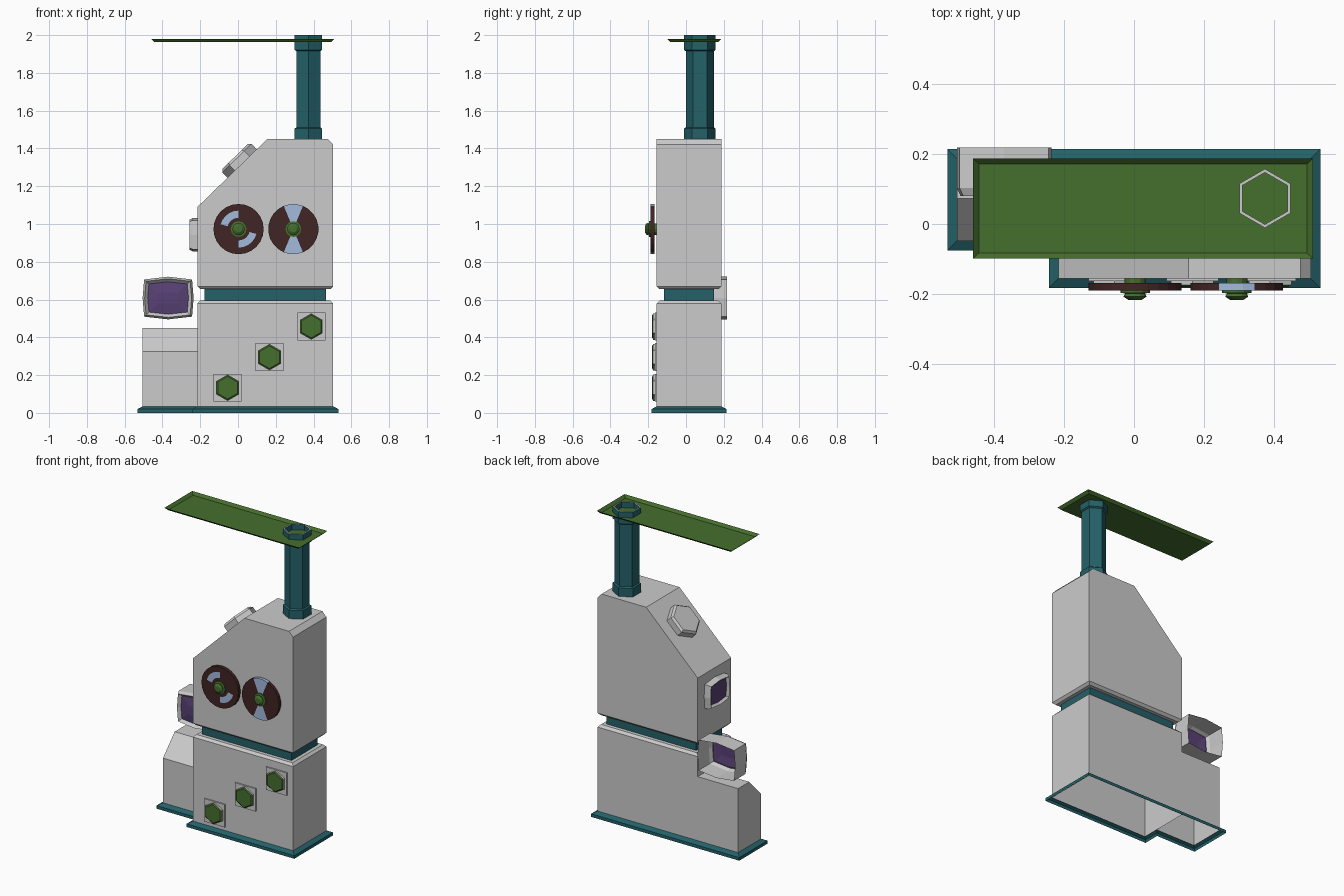
import bpy, bmesh
from math import sin, cos, pi, radians
from mathutils import Vector

if "Cube" in bpy.data.objects:
    bpy.data.objects.remove(bpy.data.objects["Cube"])


def material(name, rgb):
    m = bpy.data.materials.new(name)
    m.diffuse_color = (*rgb, 1)
    m.use_nodes = True
    m.node_tree.nodes["Principled BSDF"].inputs["Base Color"].default_value = m.diffuse_color
    return m


TEAL = material("teal", (0.017, 0.12, 0.14))
GREEN = material("green", (0.06, 0.156, 0.026))
BROWN = material("brown", (0.053, 0.018, 0.018))
BLUE = material("pale_blue", (0.36, 0.49, 0.72))
PURPLE = material("purple", (0.098, 0.053, 0.178))
X, Y, Z = Vector((1, 0, 0)), Vector((0, 1, 0)), Vector((0, 0, 1))


def finish(name, bm, mats):
    bmesh.ops.recalc_face_normals(bm, faces=bm.faces)
    me = bpy.data.meshes.new(name)
    bm.to_mesh(me)
    bm.free()
    for m in mats:
        me.materials.append(m)
    ob = bpy.data.objects.new(name, me)
    bpy.context.collection.objects.link(ob)
    return ob


def loft(name, rings, mat=None, caps=(True, True)):
    """Skin a list of equal-length point rings."""
    bm = bmesh.new()
    vs = [[bm.verts.new(p) for p in r] for r in rings]
    n = len(vs[0])
    for a, b in zip(vs, vs[1:]):
        for i in range(n):
            j = (i + 1) % n
            bm.faces.new((a[i], a[j], b[j], b[i]))
    if caps[0]:
        bm.faces.new(vs[0])
    if caps[1]:
        bm.faces.new(vs[-1])
    return finish(name, bm, [mat] if mat else [])


def frame(origin, u, v, w):
    o = Vector(origin)
    return lambda a, b, c: o + a * u + b * v + c * w


def ngon(f, n, r, w, phase=0.0):
    return [f(r * cos(phase + 2 * pi * i / n), r * sin(phase + 2 * pi * i / n), w) for i in range(n)]


def rect(x0, x1, y0, y1, z):
    return [Vector(p) for p in ((x0, y0, z), (x1, y0, z), (x1, y1, z), (x0, y1, z))]


# Body extents
X0, X1, Y0, Y1 = -0.215, 0.504, -0.155, 0.187


def body_rect(d, z):
    return rect(X0 + d, X1 - d, Y0 + d, Y1 - d, z)


# L-shaped base trim
def base_ring(d, z):
    pts = ((-0.505 - d, Y1 + d), (-0.505 - d, -0.048 - d), (X0 - d, -0.048 - d),
           (X0 - d, Y0 - d), (X1 + d, Y0 - d), (X1 + d, Y1 + d))
    return [Vector((x, y, z)) for x, y in pts]


loft("base_trim", [base_ring(0.027, 0), base_ring(0.027, 0.02), base_ring(0, 0.035)], TEAL, (False, False))

# Lower cabinet (open underneath), neck band
loft("lower_cabinet", [body_rect(0, 0.02), body_rect(0, 0.58), body_rect(0.015, 0.595)], None, (False, True))
loft("neck_band", [body_rect(0.038, 0.59), body_rect(0.038, 0.66)], TEAL, (False, False))

# Side cabinet with sloped front top, open underneath
side = [(-0.048, 0.02), (-0.048, 0.325), (0.072, 0.45), (Y1, 0.45), (Y1, 0.02)]
ob = loft("side_cabinet", [[Vector((x, y, z)) for y, z in side] for x in (-0.505, X0)])
bm = bmesh.new()
bm.from_mesh(ob.data)
bmesh.ops.delete(bm, geom=[f for f in bm.faces if f.normal.z < -0.9], context='FACES_ONLY')
bm.to_mesh(ob.data)
bm.free()

# Upper cabinet: sloped profile plus chamfered underside
prof = [(X0, 0.67), (X1, 0.67), (X1, 1.42), (0.475, 1.45), (0.155, 1.45), (X0, 1.09)]
loft("upper_cabinet", [[Vector((x, y, z)) for x, z in prof] for y in (Y0, Y1)])
loft("upper_cabinet_chamfer", [body_rect(0.015, 0.655), body_rect(0, 0.67)], None, (True, False))

# Hexagonal chimney with collars and open top
ch = frame((0.373, 0.073, 0), X, Y, Z)


def hexa(r, z):
    return ngon(ch, 6, r, z, pi / 6)


loft("chimney_shaft", [hexa(0.074, 1.45), hexa(0.074, 1.95)], TEAL, (False, False))
loft("chimney_foot", [hexa(0.084, 1.45), hexa(0.084, 1.505), hexa(0.074, 1.512)], TEAL, (False, False))
loft("chimney_collar", [hexa(0.074, 1.915), hexa(0.084, 1.922), hexa(0.084, 2.0)], TEAL, (False, False))
loft("chimney_rim", [hexa(0.084, 2.0), hexa(0.074, 2.0)], None, (False, False))
loft("chimney_inside", [hexa(0.074, 2.0), hexa(0.074, 1.95)], TEAL, (False, False))

# Thin roof tray
loft("roof_tray", [rect(-0.459, 0.51, -0.0985, 0.187, 1.98), rect(-0.442, 0.493, -0.083, 0.171, 1.963)],
     GREEN, (False, True))


# Screens with bulging frames
def bulge(f, s, k, w):
    pts = ((1, 0), (0.94, 0.87), (0, 1), (-0.94, 0.87), (-1, 0), (-0.94, -0.87), (0, -1), (0.94, -0.87))
    return [f(0.135 * s * k * a, 0.113 * s * (k - (1 - k) * 0.2) * b, w * s) for a, b in pts]


def screen(name, f, s, depth):
    loft(name + "_frame", [bulge(f, s, 1, -depth / s), bulge(f, s, 1, -0.022), bulge(f, s, 0.92, 0),
                           bulge(f, s, 0.80, -0.018)], None, (False, False))
    loft(name + "_glass", [bulge(f, s, 0.80, -0.018), bulge(f, s, 0.4, -0.01)], PURPLE, (False, True))


screen("front_monitor", frame((-0.37, 0.08, 0.608), X, Z, -Y), 1.0, 0.138)
screen("side_monitor", frame((-0.257, 0.016, 0.943), -Y, Z, -X), 0.78, 0.045)

# Hexagonal hatch on the slope
u = Vector((0.37, 0, 0.36)).normalized()
hf = frame((0.022, 0.016, 1.32), u, Y, Y.cross(-u))
loft("slope_hatch", [ngon(hf, 6, 0.108, -0.005), ngon(hf, 6, 0.108, 0.04), ngon(hf, 6, 0.095, 0.053)], None, (False, True))

# Three hexagonal buttons on square plates
for i in range(3):
    bf = frame((-0.055 + 0.2215 * i, Y0, 0.133 + 0.162 * i), X, Z, -Y)
    q = 2 ** 0.5 * 0.074
    loft(f"button_plate_{i}", [ngon(bf, 4, q, 0, pi / 4), ngon(bf, 4, q, 0.008, pi / 4)], None, (False, True))
    loft(f"button_socket_{i}", [ngon(bf, 6, 0.07, 0.008, pi / 6), ngon(bf, 6, 0.07, 0.019, pi / 6)], None, (False, True))
    loft(f"button_{i}", [ngon(bf, 6, 0.067, 0.019, pi / 6), ngon(bf, 6, 0.06, 0.024, pi / 6)], GREEN, (False, True))


# Reels: sectored discs with blue patches, and lathed hubs
def reel(name, x, phase, is_blue):
    f = frame((x, Y0, 0.973), X, Z, -Y)
    n = 24
    rings = [(0.03, 0.013), (0.133, 0.013), (0.133, 0.034), (0.098, 0.034), (0.06, 0.034), (0.03, 0.034)]
    bm = bmesh.new()
    vs = [[bm.verts.new(p) for p in ngon(f, n, r, w, phase)] for r, w in rings]
    for k in range(len(rings) - 1):
        for i in range(n):
            j = (i + 1) % n
            face = bm.faces.new((vs[k][i], vs[k][j], vs[k + 1][j], vs[k + 1][i]))
            face.material_index = int(is_blue(k, i % 12))
    finish(name, bm, [BROWN, BLUE])
    hub = [(0.03, 0), (0.03, 0.033), (0.042, 0.034), (0.042, 0.041), (0.028, 0.043), (0.033, 0.052), (0.018, 0.062)]
    loft(name + "_hub", [ngon(f, 12, r, w) for r, w in hub], GREEN, (False, True))


reel("left_reel", 0.003, 0, lambda k, i: k == 3 and 6 <= i <= 10)
reel("right_reel", 0.293, radians(7.5), lambda k, i: 4 <= i <= 6)
